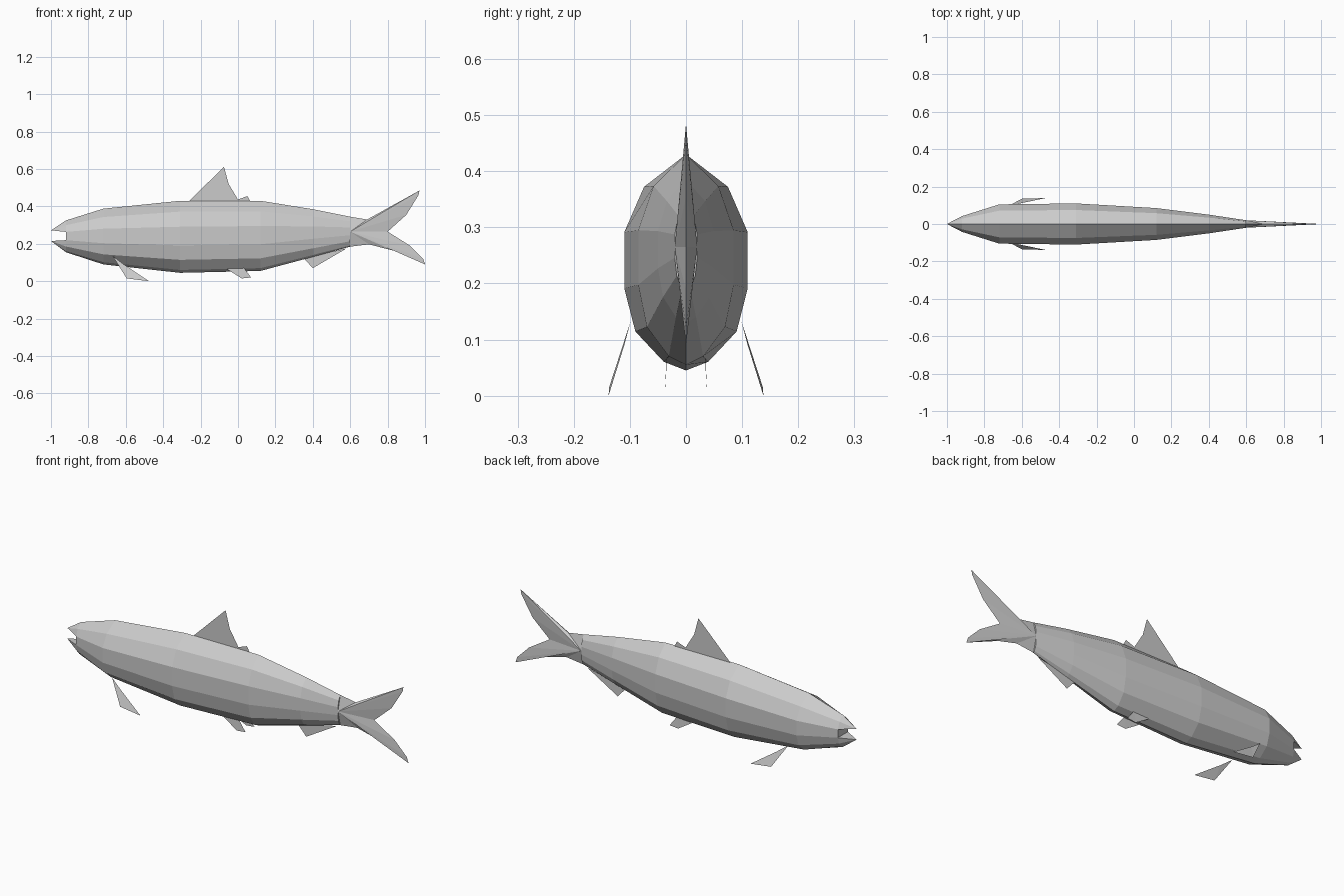
import bpy
import bmesh

if "Cube" in bpy.data.objects:
    bpy.data.objects.remove(bpy.data.objects["Cube"])

grey = bpy.data.materials.new("soft grey")
grey.use_nodes = True
COLOUR = (0.6, 0.6, 0.6, 1)
grey.diffuse_color = COLOUR
grey.node_tree.nodes["Principled BSDF"].inputs["Base Color"].default_value = COLOUR


def finish(name, bm, closed=False):
    if closed:
        bmesh.ops.recalc_face_normals(bm, faces=bm.faces)
    mesh = bpy.data.meshes.new(name)
    bm.to_mesh(mesh)
    bm.free()
    mesh.materials.append(grey)
    obj = bpy.data.objects.new(name, mesh)
    bpy.context.collection.objects.link(obj)
    return obj


def fin(name, points, mirrored=False):
    """Paper-thin fin from an outline of (x, y, z) points."""
    bm = bmesh.new()
    bm.faces.new([bm.verts.new(p) for p in points])
    bmesh.ops.triangulate(bm, faces=bm.faces)
    obj = finish(name, bm)
    if mirrored:
        mod = obj.modifiers.new("both sides", 'MIRROR')
        mod.use_axis = (False, True, False)


# Body: faceted cross-sections (x, bottom, top, half width) from head to tail
STATIONS = [(-0.92, 0.155, 0.325, 0.042), (-0.72, 0.09, 0.388, 0.105),
            (-0.31, 0.045, 0.43, 0.11), (0.12, 0.055, 0.43, 0.085),
            (0.40, 0.13, 0.385, 0.05), (0.60, 0.185, 0.345, 0.02)]
# Half section as (width share, height share), top to bottom
HALF = [(0, 1), (0.68, 0.85), (1, 0.64), (1, 0.38), (0.82, 0.18), (0.36, 0.04), (0, 0)]
SECTION = HALF + [(-w, h) for w, h in HALF[-2:0:-1]]

bm = bmesh.new()
rings = [[bm.verts.new((x, w * a, lo + (hi - lo) * b)) for a, b in SECTION]
         for x, lo, hi, w in STATIONS]
count = len(SECTION)
for first, second in zip(rings, rings[1:]):
    for i in range(count):
        j = (i + 1) % count
        bm.faces.new((first[i], first[j], second[j], second[i]))
bm.faces.new(rings[-1])

# Open mouth: each jaw tapers to its own tip, with a wall at the back
head = rings[0]
upper = head[-2:] + head[:3]
lower = head[3:10]
for jaw, tip_z in ((upper, 0.272), (lower, 0.215)):
    tip = bm.verts.new((-1, 0, tip_z))
    for i in range(len(jaw)):
        bm.faces.new((jaw[i], jaw[(i + 1) % len(jaw)], tip))
bm.faces.new((upper[-1], lower[0], lower[-1], upper[0]))
finish("body", bm, closed=True)

# Tail: forked outline with a thick ridge where it leaves the body
TAIL = [(0.60, 0.345), (0.69, 0.33), (0.97, 0.485), (0.965, 0.46), (0.90, 0.355),
        (0.80, 0.265), (0.92, 0.19), (0.99, 0.12), (1.0, 0.09), (0.866, 0.155),
        (0.70, 0.197), (0.60, 0.185)]
bm = bmesh.new()
edge = [bm.verts.new((x, 0, z)) for x, z in TAIL]
for side in (-1, 1):
    ridge = bm.verts.new((0.6, side * 0.02, 0.265))
    for a, b in zip(edge, edge[1:]):
        bm.faces.new((ridge, a, b) if side < 0 else (ridge, b, a))
finish("tail_fin", bm)

# Fins on the centre line
fin("dorsal_fin", [(x, 0.003, z) for x, z in
                   [(-0.27, 0.42), (-0.075, 0.612), (-0.05, 0.52), (0, 0.437),
                    (0.05, 0.455), (0.07, 0.42)]])
fin("anal_fin", [(0.35, 0, 0.125), (0.40, 0, 0.07), (0.58, 0, 0.175)])

# Paired fins
fin("pectoral_fins", [(-0.67, 0.098, 0.135), (-0.595, 0.137, 0.015),
                      (-0.475, 0.138, 0.0), (-0.61, 0.11, 0.09)], True)
fin("pelvic_fins", [(-0.06, 0.035, 0.065), (0.02, 0.037, 0.015),
                    (0.07, 0.037, 0.02), (0.025, 0.033, 0.08)], True)
